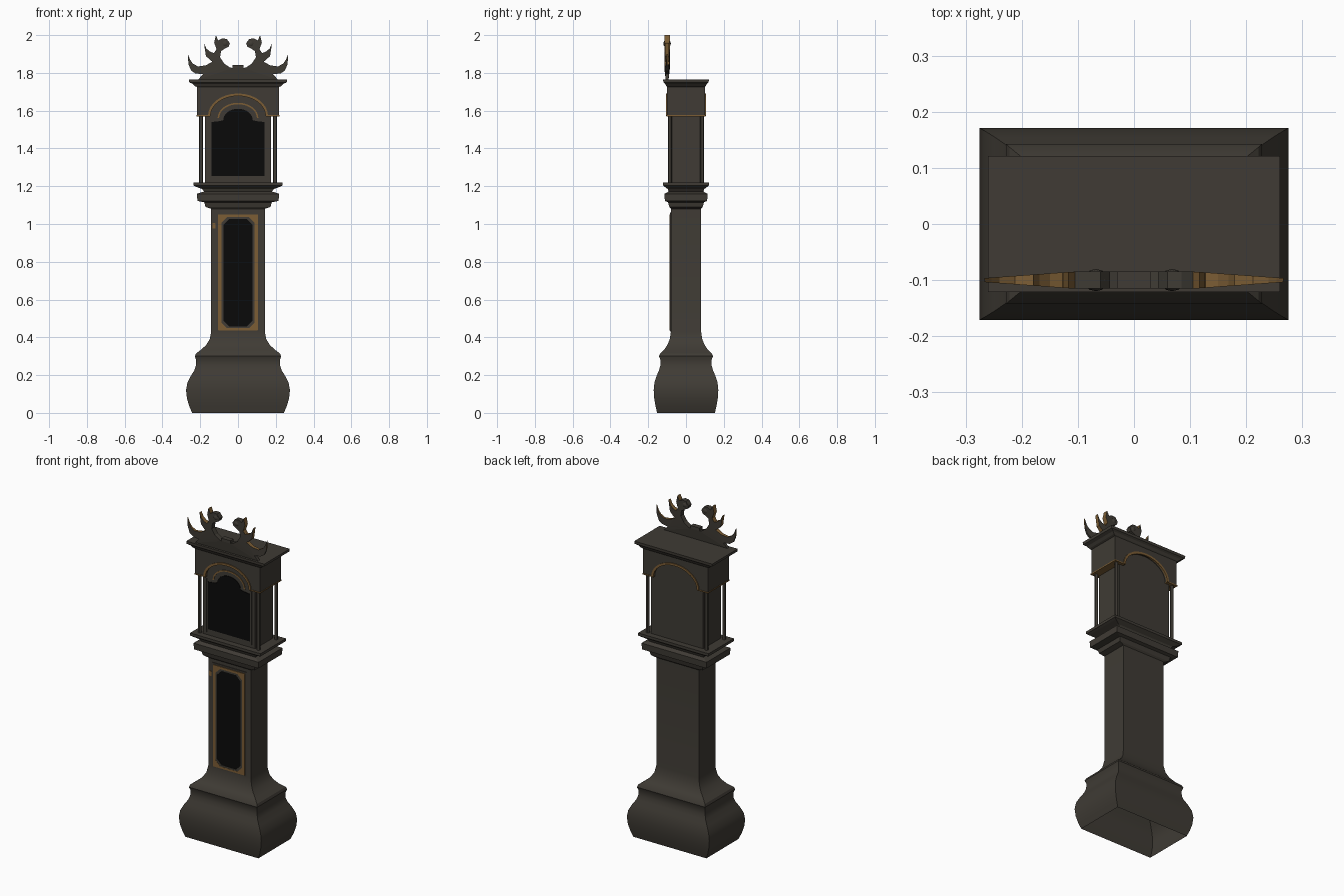
import bpy, bmesh, math

cube = bpy.data.objects.get("Cube")
if cube:
    bpy.data.objects.remove(cube, do_unlink=True)


def material(name, rgb):
    m = bpy.data.materials.new(name)
    m.use_nodes = True
    m.diffuse_color = (*rgb, 1)
    m.node_tree.nodes["Principled BSDF"].inputs["Base Color"].default_value = (*rgb, 1)
    return m


WOOD = material("dark_wood", (0.050, 0.044, 0.035))
GOLD = material("old_gold", (0.20, 0.11, 0.035))
GLASS = material("black_glass", (0.003, 0.003, 0.003))


def finish(name, bm, *mats, smooth=False, recalc=True):
    if recalc:
        bmesh.ops.recalc_face_normals(bm, faces=bm.faces[:])
    mesh = bpy.data.meshes.new(name)
    bm.to_mesh(mesh)
    bm.free()
    ob = bpy.data.objects.new(name, mesh)
    bpy.context.collection.objects.link(ob)
    for m in mats:
        mesh.materials.append(m)
    if smooth:
        bpy.context.view_layer.objects.active = ob
        ob.select_set(True)
        bpy.ops.object.shade_smooth_by_angle(angle=math.radians(30))
        ob.select_set(False)
    return ob


def loft(name, rings, mat, bottom=True, smooth=False):
    """Stack of rectangles given as half width, half depth, height."""
    bm = bmesh.new()
    loops = [[bm.verts.new((sx * hx, sy * hy, z))
              for sx, sy in ((-1, -1), (1, -1), (1, 1), (-1, 1))]
             for hx, hy, z in rings]
    for a, b in zip(loops, loops[1:]):
        for i in range(4):
            j = (i + 1) % 4
            bm.faces.new((a[i], a[j], b[j], b[i]))
    bm.faces.new(loops[-1])
    if bottom:
        bm.faces.new(loops[0][::-1])
    return finish(name, bm, mat, smooth=smooth, recalc=bottom)


def slab(name, outline, y0, y1, *mats):
    """Outline in x, z extruded from y0 to y1."""
    bm = bmesh.new()
    face = bm.faces.new([bm.verts.new((x, y0, z)) for x, z in outline])
    out = bmesh.ops.extrude_face_region(bm, geom=[face])
    for v in out["geom"]:
        if isinstance(v, bmesh.types.BMVert):
            v.co.y = y1
    bmesh.ops.triangulate(bm, faces=[f for f in bm.faces if len(f.verts) > 4])
    return finish(name, bm, *mats)


def band(name, outer, inner, y0, y1, mat, closed=False):
    """Flat strip between two outlines of equal length."""
    bm = bmesh.new()
    rows = [[bm.verts.new((x, y, z)) for x, z in line]
            for line, y in ((outer, y0), (inner, y0), (inner, y1), (outer, y1))]
    n = len(outer)
    for i in range(n if closed else n - 1):
        j = (i + 1) % n
        for a, b in zip(rows, rows[1:] + rows[:1]):
            bm.faces.new((a[i], a[j], b[j], b[i]))
    if not closed:
        bm.faces.new([r[0] for r in rows])
        bm.faces.new([r[-1] for r in rows])
    return finish(name, bm, mat)


def arch(rx, rz, z, n=16):
    return [(rx * math.cos(math.pi * i / n), z + rz * math.sin(math.pi * i / n))
            for i in range(n + 1)]


def octagon(hx, z0, z1, c):
    return [(-hx + c, z0), (hx - c, z0), (hx, z0 + c), (hx, z1 - c),
            (hx - c, z1), (-hx + c, z1), (-hx, z1 - c), (-hx, z0 + c)]


# Bulging base flowing into the trunk, open underneath
loft("base_and_trunk", [
    (.243, .153, 0), (.258, .161, .035), (.27, .168, .075), (.275, .171, .12),
    (.268, .167, .16), (.25, .156, .195), (.231, .143, .225), (.223, .136, .25),
    (.222, .135, .28), (.228, .143, .3), (.222, .137, .315), (.195, .115, .335),
    (.168, .098, .36), (.15, .086, .39), (.142, .08, .43), (.142, .08, 1.1)],
    WOOD, bottom=False, smooth=True)

# Stepped moulding under the hood
loft("waist_moulding", [
    (.142, .08, 1.08), (.172, .088, 1.09), (.178, .095, 1.115), (.215, .112, 1.122),
    (.217, .114, 1.16), (.18, .092, 1.172), (.19, .097, 1.185), (.222, .113, 1.197),
    (.235, .121, 1.203), (.235, .121, 1.219)], WOOD)

# Trunk door: frame, gilt border, bead and glass
loft_z = (.43, 1.06)
slab("trunk_door", octagon(.114, *loft_z, .002), -.079, -.084, WOOD)
band("door_gilt_border", octagon(.106, .437, 1.05, .002), octagon(.088, .449, 1.036, .03),
     -.083, -.088, GOLD, closed=True)
band("door_bead", octagon(.088, .449, 1.036, .03), octagon(.078, .458, 1.026, .03),
     -.083, -.087, WOOD, closed=True)
slab("door_glass", octagon(.08, .456, 1.028, .03), -.083, -.0855, GLASS)
slab("door_hinge", octagon(.008, .975, 1.005, .002), -.079, -.083, GOLD).location.x = -.128

# Hood body with dial glass
loft("hood_body", [(.174, .085, 1.215), (.174, .085, 1.72)], WOOD)
dial = [(-.14, 1.255), (.14, 1.255), (.14, 1.54), (.095, 1.545)]
dial += arch(.078, .06, 1.55) + [(-.095, 1.545), (-.14, 1.54)]
slab("dial_glass", dial, -.084, -.088, GLASS)
band("dial_arch_bead", arch(.108, .082, 1.56), arch(.1, .074, 1.56), -.084, -.088, GOLD)
for s in (-1, 1):
    slab("dial_door_stile", [(s * .152, 1.235), (s * .146, 1.235),
                             (s * .146, 1.56), (s * .152, 1.56)], -.084, -.09, WOOD)

# Corner columns
for sx in (-1, 1):
    for sy in (-1, 1):
        bm = bmesh.new()
        bmesh.ops.create_cone(bm, cap_ends=True, segments=12, radius1=.01,
                              radius2=.01, depth=.37)
        col = finish("hood_column", bm, WOOD, smooth=True)
        col.location = (sx * .196, sy * .084, 1.4)

# Hood top with arched lower edge, gilt trim front and back
hood = [(-.217, 1.575), (-.217, 1.735), (.217, 1.735), (.217, 1.575)]
slab("hood_top", hood + arch(.148, .108, 1.575), -.1, .1, WOOD)
for s in (-1, 1):
    band("arch_trim", arch(.159, .119, 1.572), arch(.146, .106, 1.572),
         s * .096, s * .105, GOLD)
    slab("hood_lower_trim", [(s * .148, 1.57), (s * .219, 1.57),
                             (s * .219, 1.577), (s * .148, 1.577)], -.103, .103, GOLD)

# Cornice
loft("cornice", [(.217, .1, 1.725), (.228, .104, 1.73), (.24, .11, 1.742),
                 (.258, .12, 1.75), (.26, .121, 1.766)], WOOD)

# Scrolled crest, drawn as one half and mirrored
half = [(.212, 1.764), (.185, 1.793), (.225, 1.797), (.248, 1.812), (.262, 1.845),
        (.266, 1.9), (.254, 1.87), (.24, 1.85), (.212, 1.834), (.17, 1.84), (.135, 1.86),
        (.148, 1.868), (.17, 1.89), (.18, 1.957), (.168, 1.93), (.15, 1.913),
        (.127, 1.905), (.114, 1.925), (.126, 1.96), (.117, 2.0), (.105, 1.972),
        (.085, 1.982), (.06, 1.98), (.043, 1.957), (.05, 1.938), (.07, 1.928),
        (.09, 1.915), (.095, 1.883), (.074, 1.85), (.045, 1.83), (.03, 1.826), (.03, 1.843)]
crest = slab("scrolled_crest", half + [(-x, z) for x, z in reversed(half)],
             -.115, -.085, WOOD, GOLD)
for v in crest.data.vertices:
    thin = max(0, abs(v.co.x) - .11) / .155
    v.co.y = -.1 + (v.co.y + .1) * (1 - .75 * thin)
# Gilt outer edges of the horns
for p in crest.data.polygons:
    if p.center.z > 1.83 and abs(p.center.x) > .1 and abs(p.normal.y) < .5:
        p.material_index = 1

# Scroll rosettes
for s in (-1, 1):
    bm = bmesh.new()
    bmesh.ops.create_uvsphere(bm, u_segments=12, v_segments=8, radius=.022)
    ball = finish("scroll_rosette", bm, WOOD, smooth=True)
    ball.location = (s * .068, -.1, 1.955)
    ball.scale.y = .9
